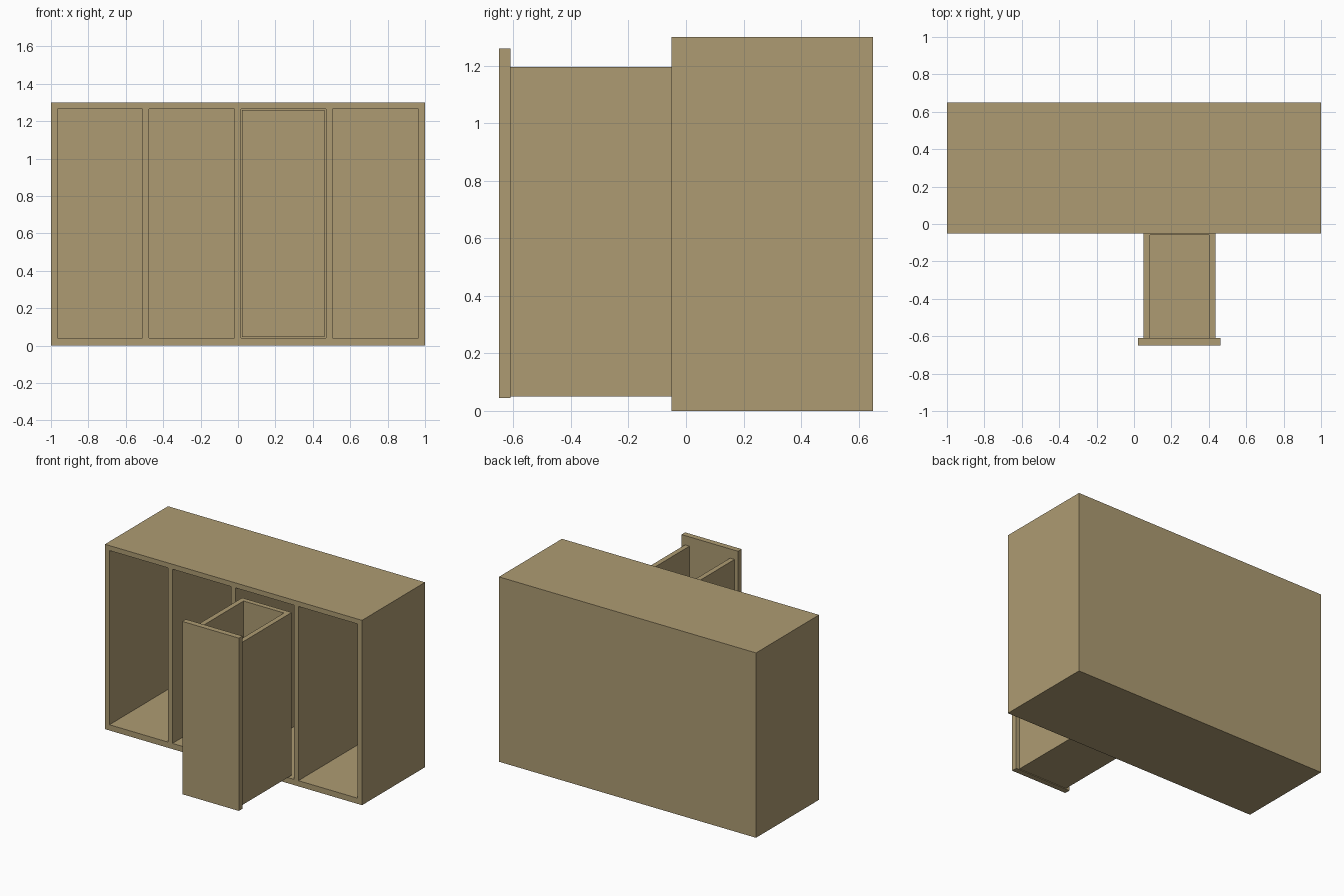
import bpy, bmesh
from mathutils import Matrix, Vector

if "Cube" in bpy.data.objects:
    bpy.data.objects.remove(bpy.data.objects["Cube"])


def box(name, x, y, z):
    """Axis-aligned box from (min, max) ranges."""
    lo, hi = Vector((x[0], y[0], z[0])), Vector((x[1], y[1], z[1]))
    bm = bmesh.new()
    bmesh.ops.create_cube(bm, size=1, matrix=Matrix.Translation((lo + hi) / 2) @ Matrix.Diagonal((*(hi - lo), 1)))
    me = bpy.data.meshes.new(name)
    bm.to_mesh(me)
    bm.free()
    ob = bpy.data.objects.new(name, me)
    bpy.context.collection.objects.link(ob)
    me.materials.append(wood)
    return ob


wood = bpy.data.materials.new("wood")
wood.diffuse_color = (0.42, 0.33, 0.17, 1)
wood.use_nodes = True
wood.node_tree.nodes["Principled BSDF"].inputs["Base Color"].default_value = wood.diffuse_color

T = 0.035                 # board thickness
F, B, H = -0.05, 0.65, 1.30   # cabinet front, back, height

# Cabinet shell
box("cabinet_bottom", (-1, 1), (F, B), (0, 0.04))
box("cabinet_top", (-1, 1), (F, B), (H - T, H))
box("cabinet_back", (-1 + T, 1 - T), (B - T, B), (0.04, H - T))
for name, x in (("left", -1), ("right", 1 - T)):
    box(f"cabinet_{name}_side", (x, x + T), (F, B), (0.04, H - T))

# Dividers between the four bays
for i, x in enumerate((-0.51, -0.02, 0.47)):
    box(f"divider_{i + 1}", (x, x + T), (F, B - T), (0.04, H - T))

# Pulled-out drawer, open at the top
x0, x1, y0, y1, z0, z1 = 0.05, 0.435, -0.61, -0.025, 0.05, 1.195
box("drawer_front", (0.022, 0.462), (-0.65, y0), (0.045, 1.26))
box("drawer_bottom", (x0, x1), (y0, y1), (z0, z0 + T))
box("drawer_left_side", (x0, x0 + T), (y0, y1), (z0 + T, z1))
box("drawer_right_side", (x1 - T, x1), (y0, y1), (z0 + T, z1))
box("drawer_back", (x0 + T, x1 - T), (y1 - T, y1), (z0 + T, z1))
